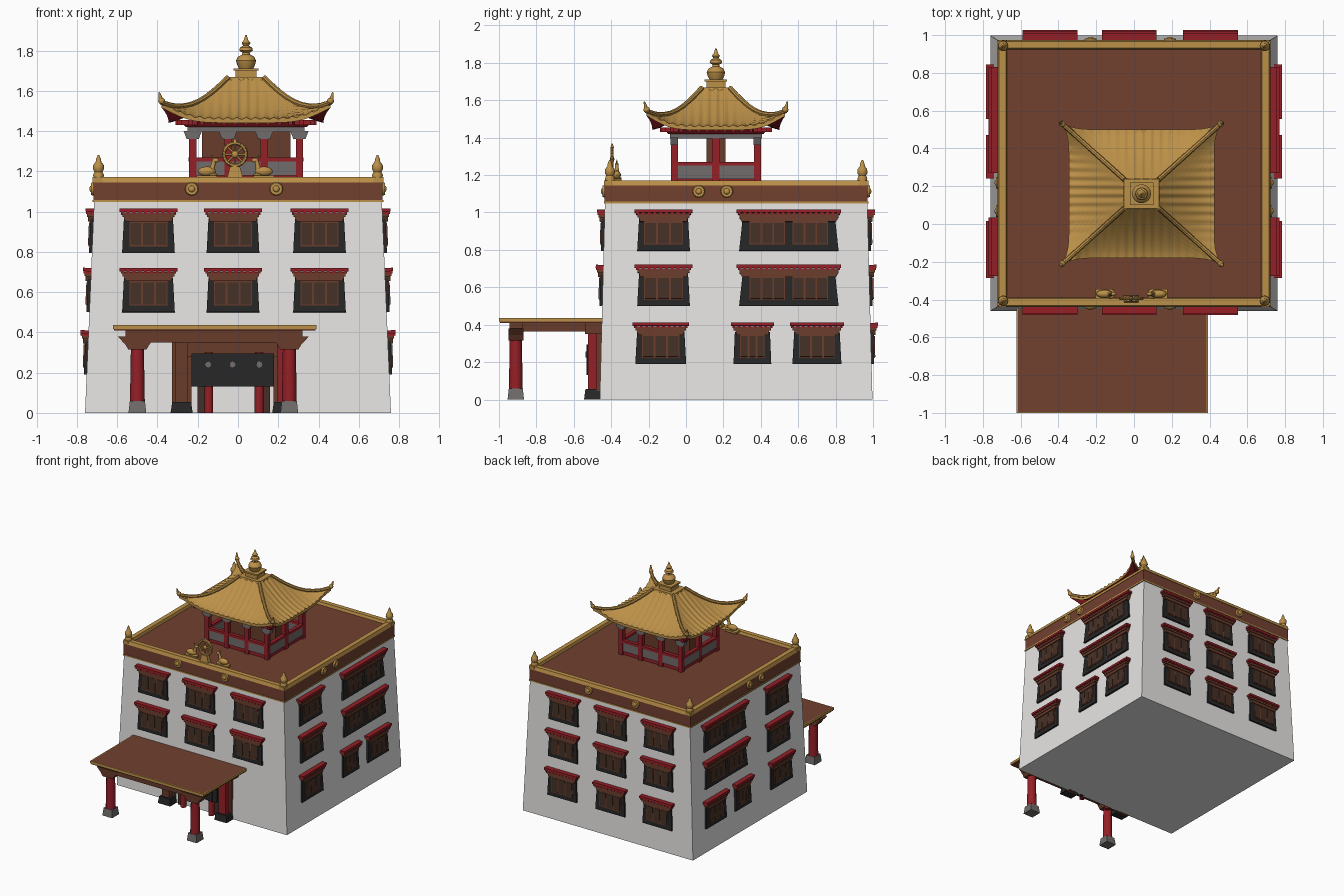
import bpy, bmesh, math
from mathutils import Matrix, Vector

if "Cube" in bpy.data.objects:
    bpy.data.objects.remove(bpy.data.objects["Cube"])

COLOURS = {
    "white_wall": (0.80, 0.79, 0.78), "maroon_brown": (0.17, 0.052, 0.03),
    "gold": (0.50, 0.28, 0.065), "red": (0.30, 0.014, 0.02),
    "charcoal": (0.02, 0.02, 0.02), "stone_grey": (0.17, 0.15, 0.15),
    "dark_wood": (0.06, 0.03, 0.02), "bracket_wood": (0.14, 0.045, 0.025)}
WHITE, MAROON, GOLD, RED, BLACK, GREY, DARK, WOOD = range(8)
MATS = []
for name, rgb in COLOURS.items():
    m = bpy.data.materials.new(name)
    m.diffuse_color = (*rgb, 1)
    m.use_nodes = True
    m.node_tree.nodes["Principled BSDF"].inputs["Base Color"].default_value = m.diffuse_color
    MATS.append(m)
ID = Matrix.Identity(4)
CY = 0.268                       # building centre in y


class Part:
    """One named object collecting simple solids."""
    def __init__(self, name, M=ID):
        self.name, self.bm, self.M = name, bmesh.new(), M

    def paint(self, verts, mat):
        for f in {f for v in verts for f in v.link_faces}:
            f.material_index = mat

    def box(self, x, y, z, mat, top=(1, 1)):
        """Box from (min, max) ranges; top scales the upper face in x and y."""
        c, h = [(x[0] + x[1]) / 2, (y[0] + y[1]) / 2], [(x[1] - x[0]) / 2, (y[1] - y[0]) / 2]
        vs = bmesh.ops.create_cube(self.bm, size=2)["verts"]
        for v in vs:
            s = top if v.co.z > 0 else (1, 1)
            v.co = self.M @ Vector((c[0] + v.co.x * h[0] * s[0], c[1] + v.co.y * h[1] * s[1],
                                    z[1] if v.co.z > 0 else z[0]))
        self.paint(vs, mat)

    def lathe(self, prof, c, mat, n=14):
        rings = [[self.bm.verts.new(self.M @ Vector((c[0] + r * math.cos(2 * math.pi * k / n),
                  c[1] + r * math.sin(2 * math.pi * k / n), c[2] + z))) for k in range(n)] for r, z in prof]
        for a, b in zip(rings, rings[1:]):
            for k in range(n):
                self.bm.faces.new((a[k], a[(k + 1) % n], b[(k + 1) % n], b[k]))
        self.bm.faces.new(rings[0][::-1])
        self.bm.faces.new(rings[-1])
        self.paint([v for r in rings for v in r], mat)

    def ball(self, c, r, mat):
        vs = bmesh.ops.create_uvsphere(self.bm, u_segments=12, v_segments=8, radius=1,
                                       matrix=self.M @ Matrix.LocRotScale(Vector(c), None, Vector(r)))["verts"]
        self.paint(vs, mat)

    def rod(self, a, b, r1, r2, mat, n=10):
        a, b = Vector(a), Vector(b)
        R = (b - a).to_track_quat('Z', 'Y').to_matrix().to_4x4()
        vs = bmesh.ops.create_cone(self.bm, cap_ends=True, segments=n, radius1=r1, radius2=r2, depth=(b - a).length,
                                   matrix=self.M @ Matrix.Translation((a + b) / 2) @ R)["verts"]
        self.paint(vs, mat)

    def done(self, smooth=False):
        bmesh.ops.recalc_face_normals(self.bm, faces=self.bm.faces)
        me = bpy.data.meshes.new(self.name)
        self.bm.to_mesh(me)
        self.bm.free()
        for m in MATS:
            me.materials.append(m)
        ob = bpy.data.objects.new(self.name, me)
        bpy.context.collection.objects.link(ob)
        if smooth:
            bpy.ops.object.select_all(action='DESELECT')
            ob.select_set(True)
            bpy.context.view_layer.objects.active = ob
            bpy.ops.object.shade_smooth_by_angle(angle=math.radians(40))


# main tapered walls
p = Part("walls")
p.box((-.76, .76), (CY - .729, CY + .729), (0, 1.06), WHITE, top=(.94, .962))
p.done()

# parapet band with flat roof, gold rim and gold lower line
p = Part("parapet")
p.box((-.718, .718), (CY - .703, CY + .703), (1.05, 1.15), MAROON)
p.box((-.722, .722), (CY - .707, CY + .707), (1.048, 1.058), GOLD)
for s in (-1, 1):
    p.box(sorted((s * .67, s * .722)), (CY - .707, CY + .707), (1.145, 1.172), GOLD, top=(.7, 1))
    p.box((-.722, .722), sorted((CY + s * .655, CY + s * .707)), (1.145, 1.172), GOLD, top=(1, .7))
p.done()

# corner finials
for i, sx in enumerate((-1, 1)):
    for j, sy in enumerate((-1, 1)):
        p = Part(f"corner_finial_{i}{j}")
        p.lathe([(.024, 0), (.027, .02), (.02, .035), (.028, .05), (.026, .07), (.014, .085), (.012, .1), (.003, .12)],
                (sx * .693, CY + sy * .675, 1.162), GOLD)
        p.done(True)


def side_matrix(angle, half, u, z, slope):
    """Frame on a wall: local x along the wall, -y outward, z up the slope."""
    half -= slope * z
    return (Matrix.Translation((0, CY, 0)) @ Matrix.Rotation(angle, 4, 'Z')
            @ Matrix.Translation((u, -half, z)) @ Matrix.Rotation(-math.atan(slope), 4, 'X'))


def window(name, M, w, panes):
    """Dark flared frame, panes, stepped wooden brackets and red canopy."""
    p = Part(name, M)
    h = w / 2
    p.box((-h + .014, h - .014), (-.014, .01), (0, .17), BLACK, top=(.93, 1))
    pw = (w - .10) / panes
    for k in range(panes):
        gap = .02 if panes > 1 else 0
        x0, x1 = -h + .05 + k * pw + gap, -h + .05 + (k + 1) * pw - gap
        p.box((x0, x1), (-.018, 0), (.032, .155), WOOD)
        for i in range(3):
            d = (x1 - x0) / 3
            p.box((x0 + i * d + .005, x0 + (i + 1) * d - .005), (-.021, 0), (.038, .148), DARK)
    p.box((-h + .03, h - .03), (-.026, .01), (.155, .178), WOOD, top=(1.06, 1))
    p.box((-h + .015, h - .015), (-.032, .01), (.178, .2), WOOD)
    p.box((-h, h), (-.04, .01), (.203, .22), RED)
    n = round(w / .03)
    for k in range(n):           # rafter ends under the canopy
        x = -h + (k + .5) * w / n
        p.box((x - .007, x + .007), (-.038, 0), (.192, .204), RED)
    p.done()


ROWS = (.19, .5, .795)
SX, SY = .0425, .026
three = [(-.445, .29, 1), (-.025, .29, 1), (.405, .29, 1)]
for r, z in enumerate(ROWS):
    side = [(-.135, .3, 1), (.355, .23, 1), (.70, .29, 1)] if r == 0 else [(-.12, .31, 1), (.55, .56, 2)]
    for k, (u, w, n) in enumerate(three):
        if r:
            window(f"front_window_{r}{k}", side_matrix(0, .729, u, z, SY), w, n)
        window(f"back_window_{r}{k}", side_matrix(math.pi, .729, -u, z, SY), w, n)
    for k, (y, w, n) in enumerate(side):
        window(f"right_window_{r}{k}", side_matrix(math.pi / 2, .76, y - CY, z, SX), w, n)
        window(f"left_window_{r}{k}", side_matrix(-math.pi / 2, .76, CY - y, z, SX), w, n)

# gold medallions on the parapet
p = Part("medallions")
for ang, half, us in ((0, .703, (-.23, .19)), (math.pi, .703, (-.19, .23)),
                      (math.pi / 2, .718, (-.2, -.05)), (-math.pi / 2, .718, (.05, .2))):
    for u in us:
        p.M = side_matrix(ang, half, u, 1.113, 0)
        p.rod((0, .005, 0), (0, -.012, 0), .035, .03, GOLD, 16)
        p.ball((0, -.012, 0), (.016, .008, .016), GOLD)
p.done(True)

# wheel emblem with two resting deer on the front parapet
p = Part("roof_wheel", Matrix.Translation((-.015, -.395, 1.285)))
vs = []
for k in range(24):
    a, b = 2 * math.pi * k / 24, 2 * math.pi * (k + 1) / 24
    p.rod((.056 * math.cos(a), 0, .056 * math.sin(a)), (.056 * math.cos(b), 0, .056 * math.sin(b)), .01, .01, GOLD, 6)
for k in range(8):
    a = math.pi * k / 4
    p.rod((0, 0, 0), (.055 * math.cos(a), 0, .055 * math.sin(a)), .006, .006, GOLD, 6)
p.ball((0, 0, 0), (.018, .012, .018), GOLD)
p.rod((0, 0, .06), (0, 0, .085), .01, .002, GOLD)
p.box((-.04, .04), (-.02, .02), (-.12, -.06), GOLD, top=(.6, .7))
p.done(True)
for name, x, s in (("left_deer", -.155, 1), ("right_deer", .128, -1)):
    p = Part(name, Matrix.Translation((x, -.37, 1.165)))
    p.box((-.05, .05), (-.025, .025), (0, .015), GOLD)
    p.ball((0, 0, .035), (.045, .022, .024), GOLD)
    p.rod((s * .025, 0, .04), (s * .036, 0, .088), .014, .009, GOLD)
    p.ball((s * .044, 0, .09), (.018, .01, .011), GOLD)
    p.rod((s * .034, 0, .095), (s * .024, 0, .118), .005, .002, GOLD)
    p.ball((s * .03, 0, .018), (.024, .026, .009), GOLD)
    p.done(True)

# rooftop pavilion: plinth rails, columns, beams, rafters
TX, TY = .04, .16
p = Part("pavilion", Matrix.Translation((TX, TY, 0)))
p.box((-.27, .27), (-.225, .225), (1.14, 1.18), RED)
p.box((-.22, .22), (-.05, .05), (1.17, 1.45), WOOD)
for s in (-1, 1):
    p.box((-.27, .27), sorted((s * .215, s * .235)), (1.18, 1.25), GREY)
    p.box(sorted((s * .26, s * .28)), (-.22, .22), (1.18, 1.25), GREY)
    p.box((-.28, .28), sorted((s * .21, s * .24)), (1.25, 1.27), RED)
    p.box(sorted((s * .255, s * .285)), (-.23, .23), (1.25, 1.27), RED)
    p.box((-.29, .29), sorted((s * .205, s * .245)), (1.395, 1.425), GREY)
    p.box(sorted((s * .25, s * .29)), (-.24, .24), (1.395, 1.425), GREY)
    for x in (-.265, -.09, .09, .265):
        p.box((x - .018, x + .018), (s * .222 - .018, s * .222 + .018), (1.15, 1.42), RED)
        p.box((x - .03, x + .03), (s * .222 - .02, s * .222 + .02), (1.36, 1.4), GREY, top=(1.5, 1))
    p.box((s * .265 - .018, s * .265 + .018), (-.02, .02), (1.15, 1.42), RED)
p.box((-.30, .30), (-.255, .255), (1.42, 1.45), RED, top=(1.1, 1.1))
for s in (-1, 1):
    for k in range(13):
        t = (k - 6) / 6
        p.box((t * .33 - .01, t * .33 + .01), sorted((s * .2, s * .30)), (1.43, 1.455), RED)
        p.box(sorted((s * .24, s * .35)), (t * .28 - .01, t * .28 + .01), (1.43, 1.455), RED)
p.done()

# curved hipped roof: ribbed gold top, red underside, upturned corners
p = Part("pavilion_roof", Matrix.Translation((TX, TY, 0)))
N = 72
levels = [(j / 12, 0) for j in range(13)] + [(1, -.022), (.85, -.022), (.6, -.03)]
rings = []
for t, dz in levels:
    ring = []
    hx, hy = .09 + .295 * t, .075 + .265 * t
    for s in range(4):
        for k in range(N):
            u = 2 * k / N - 1
            x, y = ((u, -1), (1, u), (-u, 1), (-1, -u))[s]
            flare = 1 + .09 * t ** 4 * abs(u) ** 10
            x, y = x * hx * flare, y * hy * flare
            rib = .005 * math.cos(2 * math.pi * (x if s % 2 == 0 else y) / .046) if dz == 0 else 0
            z = 1.463 + .2 * (1 - t) ** 1.5 + .075 * t ** 3 * abs(u) ** 5 + rib + dz
            ring.append(p.bm.verts.new(p.M @ Vector((x, y, z))))
    rings.append(ring)
for i, (a, b) in enumerate(zip(rings, rings[1:])):
    for k in range(4 * N):
        f = p.bm.faces.new((a[k], b[k], b[(k + 1) % (4 * N)], a[(k + 1) % (4 * N)]))
        f.material_index = RED if i > 12 else GOLD
p.bm.faces.new(rings[0]).material_index = GOLD
p.bm.faces.new(rings[-1][::-1]).material_index = RED
for sx in (-1, 1):               # hip ridges and corner tips
    for sy in (-1, 1):
        pts = []
        for j in range(9):
            t = j / 8
            fl = 1 + .09 * t ** 4
            pts.append((sx * (.09 + .295 * t) * fl, sy * (.075 + .265 * t) * fl,
                        1.467 + .2 * (1 - t) ** 1.5 + .075 * t ** 3))
        for a, b in zip(pts, pts[1:]):
            p.rod(a, b, .013, .013, GOLD, 8)
        e = Vector(pts[-1])
        p.ball(e + Vector((0, 0, .008)), (.017, .017, .017), GOLD)
        p.rod(e, e + Vector((sx * .012, sy * .012, .05)), .014, .004, GOLD)
p.done(True)

# roof crown
p = Part("roof_crown", Matrix.Translation((TX, TY, 0)))
p.box((-.098, .098), (-.082, .082), (1.645, 1.668), GOLD, top=(.95, .95))
p.box((-.052, .052), (-.05, .05), (1.66, 1.705), GOLD)
p.box((-.062, .062), (-.06, .06), (1.70, 1.712), GOLD)
p.lathe([(.035, 0), (.045, .02), (.05, .04), (.04, .06), (.02, .07), (.018, .08), (.034, .09), (.03, .105),
         (.014, .115), (.022, .128), (.012, .14), (.003, .168)], (0, 0, 1.71), GOLD, 18)
p.done(True)

# entrance porch roof and beams
p = Part("porch_roof")
p.box((-.615, .385), (-.995, -.44), (.41, .437), MAROON)
p.box((-.62, .39), (-1.0, -.992), (.418, .437), GOLD)
for x in (-.617, .387):
    p.box((x - .004, x + .004), (-1, -.45), (.418, .437), GOLD)
p.box((-.56, .32), (-.945, -.875), (.35, .41), WOOD)
for x in (-.50, .255):
    p.box((x - .03, x + .03), (-.94, -.45), (.365, .41), WOOD)
p.box((-.56, .32), (-.54, -.45), (.35, .41), WOOD)
p.done()

# porch columns with stone bases and flared capitals
for name, x, y in (("left", -.50, -.91), ("right", .255, -.91)):
    p = Part(f"{name}_porch_column")
    p.rod((x, y, .05), (x, y, .34), .037, .032, RED, 12)
    p.box((x - .044, x + .044), (y - .044, y + .044), (0, .06), GREY, top=(.85, .85))
    p.box((x - .045, x + .045), (y - .04, y + .04), (.315, .345), WOOD, top=(1.4, 1))
    p.box((x - .065, x + .065), (y - .04, y + .04), (.345, .38), WOOD, top=(1.5, 1))
    p.done(True)

# doorway: jambs, lintel, side columns, stone blocks and hanging curtain
p = Part("doorway")
for x in (-.28, .225):
    p.box((x - .048, x + .048), (-.478, -.43), (0, .36), WOOD)
    p.box((x - .055, x + .055), (-.545, -.45), (0, .055), BLACK, top=(.85, .85))
    p.box((x - .03, x + .03), (-.525, -.46), (.05, .36), WOOD if x < 0 else RED)
p.box((-.25, .2), (-.5, -.43), (.28, .36), WOOD)
for x in (-.145, .105):
    p.rod((x, -.49, 0), (x, -.49, .3), .022, .022, RED, 12)
    p.box((x - .055 if x < 0 else x + .02, x - .02 if x < 0 else x + .055), (-.48, -.44), (0, .3), DARK)
p.done()
p = Part("door_curtain")
for k in range(10):
    x = -.23 + k * .041
    p.box((x, x + .041), (-.532 + .006 * (k % 2), -.515), (.13, .295), BLACK)
for x in (-.15, -.025, .105):
    p.rod((x, -.53, .24), (x, -.536, .24), .016, .016, GREY, 8)
p.done()
